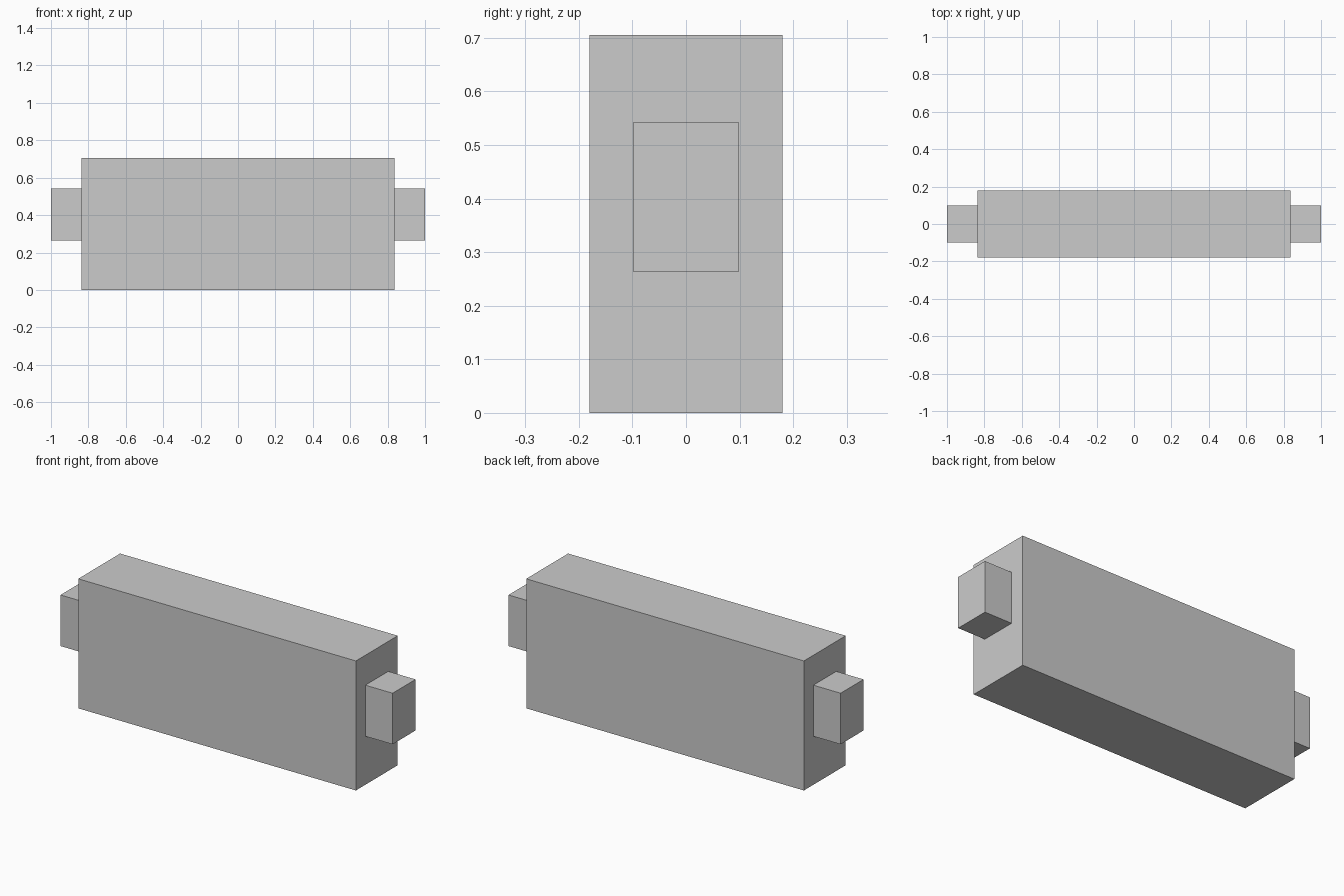
import bpy

if "Cube" in bpy.data.objects:
    bpy.data.objects.remove(bpy.data.objects["Cube"])


def box(name, x, y, z):
    """Axis-aligned box from (min, max) ranges."""
    size = [b - a for a, b in (x, y, z)]
    centre = [(a + b) / 2 for a, b in (x, y, z)]
    bpy.ops.mesh.primitive_cube_add(size=1, location=centre)
    obj = bpy.context.object
    obj.name = name
    obj.scale = size
    bpy.ops.object.transform_apply(location=True, rotation=False, scale=True)
    return obj


BODY_X = 0.836

# Main block
box("body", (-BODY_X, BODY_X), (-0.18, 0.18), (0, 0.705))

# Stub projecting from the right end, mirrored to the left
stubs = box("end_stubs", (BODY_X, 1), (-0.0985, 0.0985), (0.264, 0.542))
mirror = stubs.modifiers.new("Mirror", "MIRROR")
mirror.use_axis = (True, False, False)
mirror.use_mirror_merge = False
